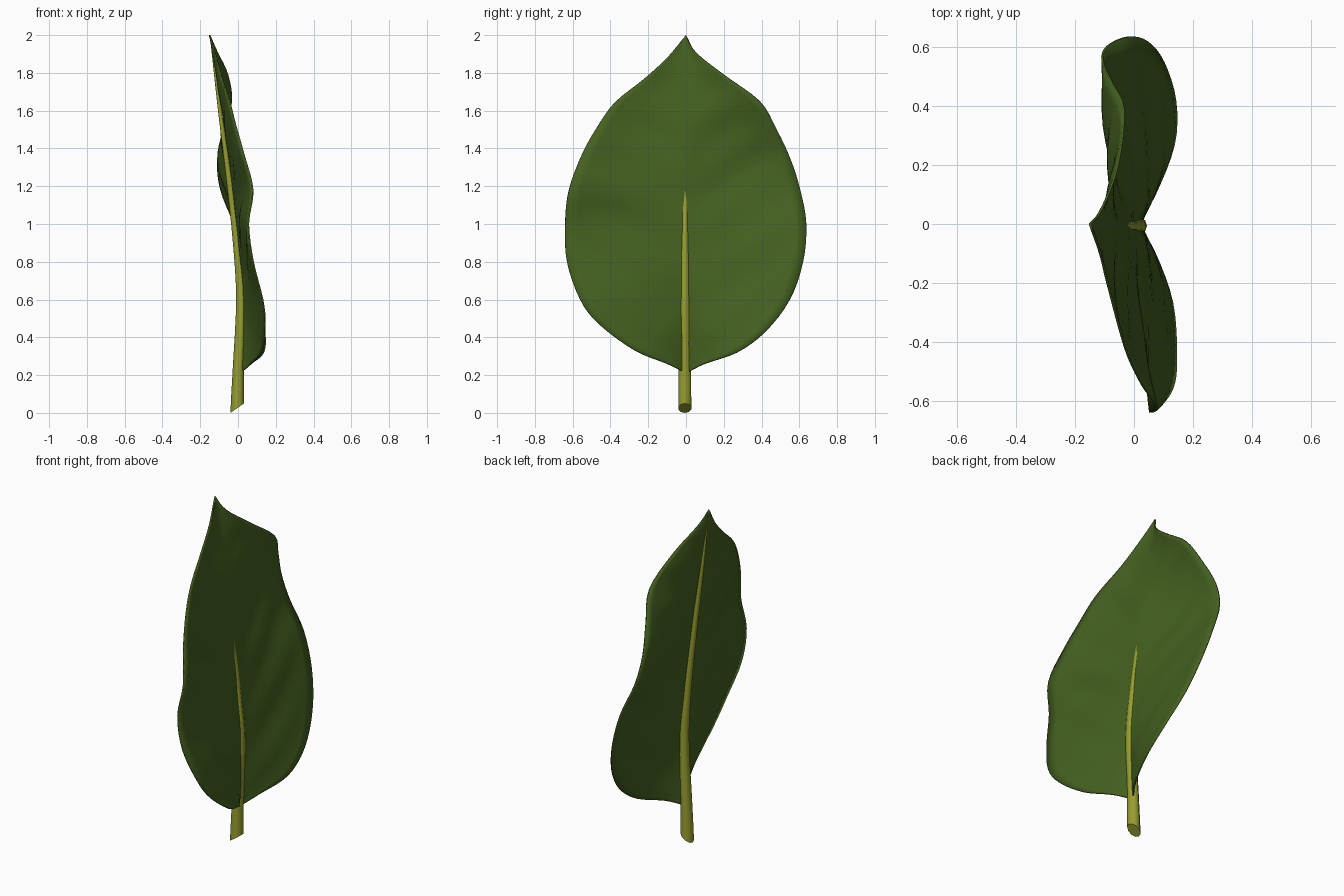
import bpy, bmesh, math
from mathutils import Vector

if "Cube" in bpy.data.objects:
    bpy.data.objects.remove(bpy.data.objects["Cube"])


def material(name, rgb):
    m = bpy.data.materials.new(name)
    m.diffuse_color = (*rgb, 1)
    m.use_nodes = True
    m.node_tree.nodes["Principled BSDF"].inputs["Base Color"].default_value = m.diffuse_color
    return m


GREEN = material("leaf green", (0.058, 0.117, 0.014))
YELLOW = material("stem yellow green", (0.31, 0.34, 0.028))


def smooth_path(pts, n):
    """Catmull-Rom spline through pts, n steps per span."""
    p = [Vector(q) for q in pts]
    p = [2 * p[0] - p[1]] + p + [2 * p[-1] - p[-2]]
    out = []
    for i in range(1, len(p) - 2):
        a, b, c, d = p[i - 1:i + 3]
        for k in range(n):
            t = k / n
            out.append(0.5 * (2 * b + (c - a) * t + (2 * a - 5 * b + 4 * c - d) * t * t
                              + (3 * b - a - 3 * c + d) * t ** 3))
    return out + [p[-2]]


def make_object(name, bm, mat):
    bmesh.ops.remove_doubles(bm, verts=bm.verts, dist=0.0005)
    bmesh.ops.recalc_face_normals(bm, faces=bm.faces)
    me = bpy.data.meshes.new(name)
    bm.to_mesh(me)
    bm.free()
    me.materials.append(mat)
    ob = bpy.data.objects.new(name, me)
    bpy.context.collection.objects.link(ob)
    bpy.context.view_layer.objects.active = ob
    ob.select_set(True)
    bpy.ops.object.shade_smooth_by_angle(angle=math.radians(50))
    ob.select_set(False)
    return ob


# Midrib centre line: x, z, half width, half depth
RIB = smooth_path([(-0.004, 0.025, 0.036, 0.036), (0.003, 0.25, 0.034, 0.030),
                   (0.017, 0.6, 0.028, 0.027), (-0.005, 0.9, 0.022, 0.022),
                   (-0.048, 1.25, 0.017, 0.016), (-0.096, 1.6, 0.013, 0.010),
                   (-0.142, 1.96, 0.003, 0.003)], 4)


def rib_x(z):
    for a, b in zip(RIB, RIB[1:]):
        if z <= b[1]:
            return a[0] + (b[0] - a[0]) * (z - a[1]) / (b[1] - a[1])
    return RIB[-1][0] - 0.2 * (z - RIB[-1][1])


# Wavy blade edges from base to tip: x, y, z
LEFT_EDGE = [(0.01, 0, 0.21), (0.07, -0.10, 0.26), (0.130, -0.27, 0.33), (0.143, -0.46, 0.47),
             (0.13, -0.56, 0.60), (0.08, -0.63, 0.80), (0.055, -0.64, 1.0), (0.078, -0.62, 1.18),
             (0.03, -0.55, 1.37), (-0.015, -0.46, 1.53), (-0.045, -0.37, 1.65),
             (-0.085, -0.22, 1.77), (-0.115, -0.10, 1.88), (-0.15, 0, 2.0)]
RIGHT_EDGE = [(0.01, 0, 0.21), (0.07, 0.10, 0.26), (0.135, 0.27, 0.32), (0.14, 0.42, 0.43),
              (0.10, 0.55, 0.60), (0.045, 0.62, 0.80), (-0.02, 0.637, 1.0), (-0.09, 0.605, 1.18),
              (-0.107, 0.555, 1.34), (-0.075, 0.48, 1.50), (-0.035, 0.39, 1.65),
              (-0.055, 0.20, 1.79), (-0.11, 0.05, 1.91), (-0.15, 0, 2.0)]

# Blade: rows from midrib to edge with slight diagonal vein folds
bm = bmesh.new()
COLS = 10
ROWS = (len(LEFT_EDGE) - 1) * 4
for edge in (LEFT_EDGE, RIGHT_EDGE):
    path = smooth_path(edge, 4)
    grid = []
    for i, e in enumerate(path):
        zr = 0.21 + 1.79 * i / ROWS
        upper = min(max((zr - 0.9) / 0.5, 0), 1)      # upper half sags backwards
        lift = (0.008 + 0.008 * upper) * min(1, 4 * (1 - i / ROWS))
        root = Vector((rib_x(zr) + lift, 0, zr))
        row = []
        for j in range(COLS + 1):
            t = j / COLS
            p = root.lerp(e, t)
            env = math.sin(math.pi * t) * math.sin(math.pi * i / ROWS)
            p.x -= 0.022 * upper * env
            p.x += 0.007 * env * math.sin(22 * (p.z - 0.7 * abs(p.y)))
            row.append(bm.verts.new(p))
        grid.append(row)
    for a, b in zip(grid, grid[1:]):
        for j in range(COLS):
            bm.faces.new((a[j], a[j + 1], b[j + 1], b[j]))
blade = make_object("leaf_blade", bm, GREEN)
sol = blade.modifiers.new("thickness", "SOLIDIFY")
sol.thickness = 0.008
sol.offset = 0

# Stem and midrib: tapered tube with a slanted cut at the bottom
bm = bmesh.new()
SIDES = 10
rings = []
for k, (x, z, w, d) in enumerate(RIB):
    ring = []
    for s in range(SIDES):
        a = 2 * math.pi * s / SIDES
        slant = 0.025 * math.cos(a) if k == 0 else 0
        ring.append(bm.verts.new((x + d * math.cos(a), w * math.sin(a) - 0.006, z + slant)))
    rings.append(ring)
for a, b in zip(rings, rings[1:]):
    for s in range(SIDES):
        n = (s + 1) % SIDES
        bm.faces.new((a[s], a[n], b[n], b[s]))
bm.faces.new(rings[0])
bm.faces.new(rings[-1])
make_object("stem_midrib", bm, YELLOW)
